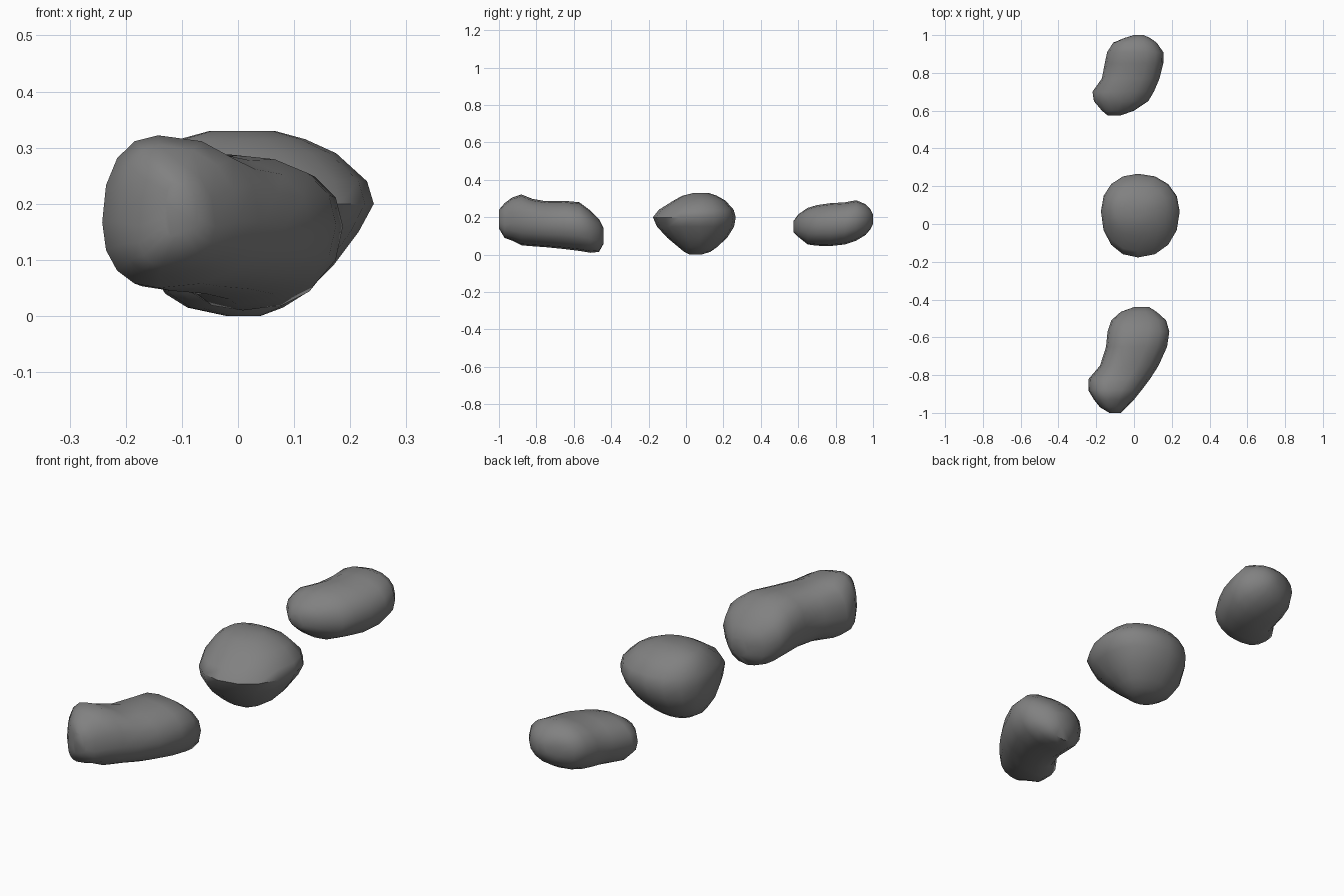
import bpy, bmesh, math

if "Cube" in bpy.data.objects:
    bpy.data.objects.remove(bpy.data.objects["Cube"])

SIDES = 16
stone = bpy.data.materials.new("dark_stone")
stone.diffuse_color = (.22, .22, .22, 1)
stone.use_nodes = True
stone.node_tree.nodes["Principled BSDF"].inputs["Base Color"].default_value = stone.diffuse_color


def spow(v, p):
    return math.copysign(abs(v) ** p, v)


def rock(name, rings, axis, crest, waist, power=2.3):
    """Loft lopsided rounded rings; ring = (position, u min, u max, v min, v max).
    crest / waist: first and last fraction of the width / height holding the ring centre."""
    bm = bmesh.new()
    loops = []
    for i, (pos, u0, u1, v0, v1) in enumerate(rings):
        t = i / (len(rings) - 1)
        cu = u0 + (u1 - u0) * (crest[0] + (crest[1] - crest[0]) * t)
        cv = v0 + (v1 - v0) * (waist[0] + (waist[1] - waist[0]) * t)
        loop = []
        for k in range(SIDES):
            a = 2 * math.pi * k / SIDES
            c, s = spow(math.cos(a), 2 / power), spow(math.sin(a), 2 / power)
            u = cu + c * ((u1 - cu) if c > 0 else (cu - u0))
            v = cv + s * ((v1 - cv) if s > 0 else (cv - v0))
            loop.append(bm.verts.new((u, pos, v) if axis == 'Y' else (u, v, pos)))
        loops.append(loop)
    for a, b in zip(loops, loops[1:]):
        for k in range(SIDES):
            n = (k + 1) % SIDES
            bm.faces.new((a[k], a[n], b[n], b[k]))
    bm.faces.new(loops[0])
    bm.faces.new(loops[-1])
    bmesh.ops.recalc_face_normals(bm, faces=bm.faces)
    me = bpy.data.meshes.new(name)
    bm.to_mesh(me)
    bm.free()
    me.materials.append(stone)
    ob = bpy.data.objects.new(name, me)
    bpy.context.collection.objects.link(ob)
    bpy.ops.object.select_all(action='DESELECT')
    ob.select_set(True)
    bpy.context.view_layer.objects.active = ob
    bpy.ops.object.shade_smooth_by_angle(angle=math.radians(50))
    return ob


# Long bent rock at the front
rock("front_rock", [
    (-1.00, -.13, -.07, .14, .24), (-.97, -.18, -.04, .09, .275),
    (-.93, -.212, .00, .075, .305), (-.88, -.242, .04, .05, .322),
    (-.82, -.24, .085, .045, .298), (-.75, -.18, .13, .04, .286),
    (-.65, -.148, .175, .03, .288), (-.57, -.14, .187, .02, .28),
    (-.51, -.12, .17, .01, .235), (-.465, -.07, .12, .015, .19),
    (-.44, .00, .08, .06, .14)], 'Y', (.3, .48), (.35, .62), 2.25)

# Rounded rock in the middle, stacked from bottom to top
rock("middle_rock", [
    (.00, -.02, .04, .02, .08), (.015, -.09, .08, -.01, .13),
    (.04, -.13, .12, -.04, .165), (.09, -.16, .17, -.10, .22),
    (.15, -.173, .215, -.155, .257), (.20, -.175, .242, -.177, .266),
    (.24, -.168, .23, -.145, .255), (.29, -.14, .175, -.065, .21),
    (.315, -.105, .12, -.02, .165), (.33, -.05, .065, .04, .12)],
    'Z', (.47, .47), (.55, .55), 2.15)

# Small bean-shaped rock at the back
rock("back_rock", [
    (.575, -.14, -.07, .12, .18), (.60, -.17, .00, .095, .215),
    (.65, -.212, .075, .055, .25), (.70, -.22, .105, .048, .265),
    (.77, -.17, .135, .046, .275), (.85, -.155, .155, .055, .28),
    (.91, -.142, .155, .075, .291), (.96, -.11, .12, .105, .27),
    (.985, -.05, .085, .135, .245), (1.0, .00, .05, .165, .215)],
    'Y', (.5, .5), (.5, .5), 2.2)
